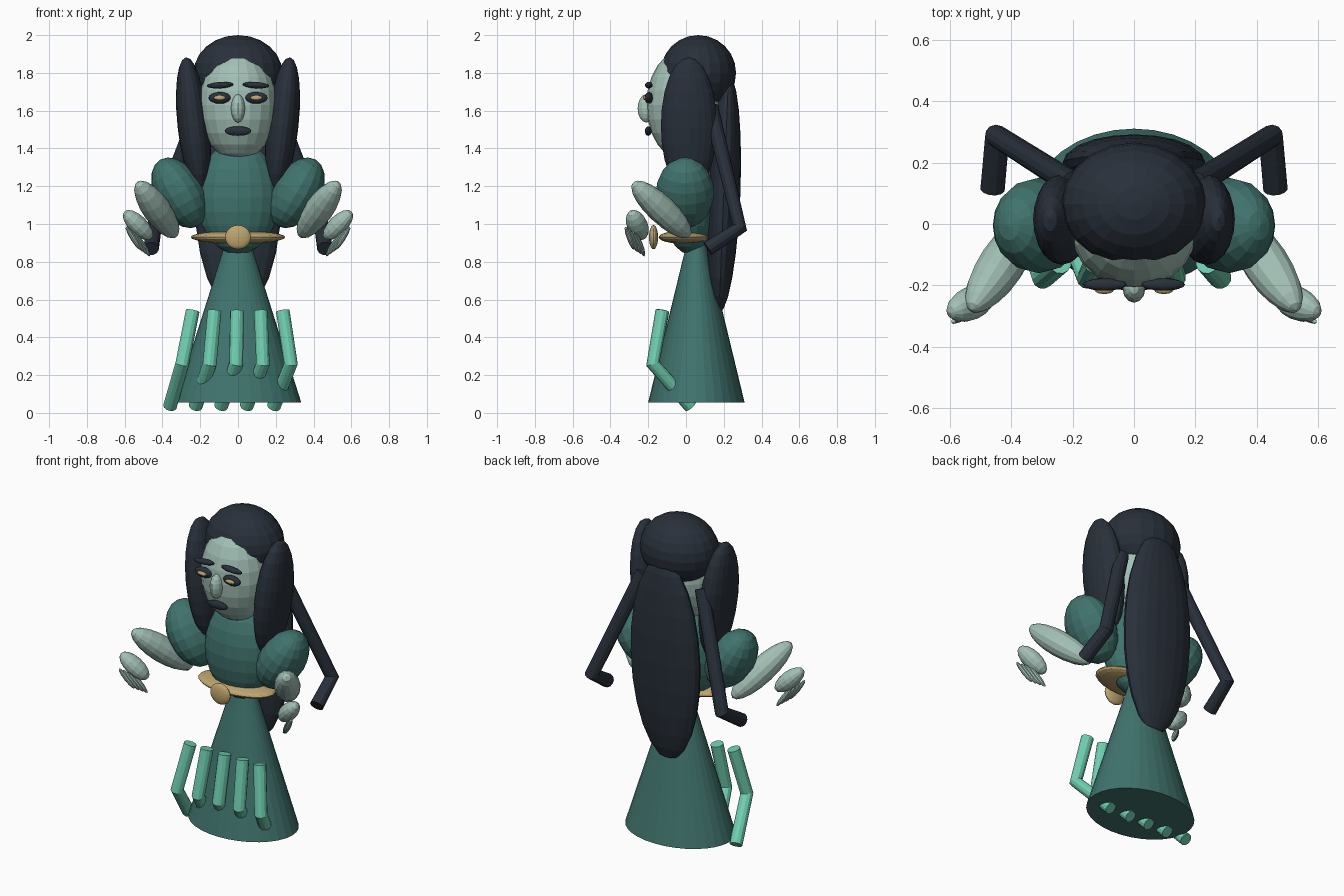
import bpy
import bmesh
from mathutils import Vector, Matrix

if "Cube" in bpy.data.objects:
    bpy.data.objects.remove(bpy.data.objects["Cube"])


def material(name, rgb):
    mat = bpy.data.materials.new(name)
    lin = [((c / 255 + 0.055) / 1.055) ** 2.4 for c in rgb]
    mat.diffuse_color = (*lin, 1)
    mat.use_nodes = True
    mat.node_tree.nodes["Principled BSDF"].inputs["Base Color"].default_value = mat.diffuse_color
    return mat


DRESS = material("deep teal", (64, 115, 109))
SKIN = material("pale green skin", (162, 192, 181))
HAIR = material("blue black", (40, 48, 58))
GOLD = material("dull gold", (190, 166, 112))
MINT = material("mint green", (112, 207, 177))


def finish(bm, name, mat):
    mesh = bpy.data.meshes.new(name)
    bm.to_mesh(mesh)
    bm.free()
    mesh.materials.append(mat)
    obj = bpy.data.objects.new(name, mesh)
    bpy.context.collection.objects.link(obj)
    return obj


def ellipsoid(name, mat, centre, radii, axis=(0, 0, 1), segs=20, rings=12):
    """Faceted ellipsoid whose local z points along axis."""
    rot = Vector((0, 0, 1)).rotation_difference(Vector(axis)).to_matrix().to_4x4()
    m = Matrix.Translation(centre) @ rot @ Matrix.Diagonal((*radii, 1))
    bm = bmesh.new()
    bmesh.ops.create_uvsphere(bm, u_segments=segs, v_segments=rings, radius=1, matrix=m)
    return finish(bm, name, mat)


def tube(name, mat, points, radius):
    """Round tube with capped ends along a bent path."""
    curve = bpy.data.curves.new(name, 'CURVE')
    curve.dimensions = '3D'
    curve.bevel_depth = radius
    curve.bevel_resolution = 4
    curve.use_fill_caps = True
    spline = curve.splines.new('POLY')
    spline.points.add(len(points) - 1)
    for p, co in zip(spline.points, points):
        p.co = (*co, 1)
    curve.materials.append(mat)
    obj = bpy.data.objects.new(name, curve)
    bpy.context.collection.objects.link(obj)
    bpy.ops.object.select_all(action='DESELECT')
    obj.select_set(True)
    bpy.context.view_layer.objects.active = obj
    bpy.ops.object.convert(target='MESH')
    for poly in bpy.context.object.data.polygons:
        poly.use_smooth = False


# Skirt: oval cone
bm = bmesh.new()
bmesh.ops.create_cone(bm, cap_ends=True, segments=32, radius1=0.335, radius2=0.07, depth=0.835,
                      matrix=Matrix.Translation((0, 0.055, 0.4725)) @ Matrix.Diagonal((1, 0.762, 1, 1)))
finish(bm, "skirt", DRESS)

# Body, belt and buckle
ellipsoid("torso", DRESS, (0, 0.02, 1.14), (0.22, 0.15, 0.3))
ellipsoid("belt", GOLD, (0, -0.01, 0.93), (0.25, 0.135, 0.035), segs=24)
ellipsoid("buckle", GOLD, (0, -0.172, 0.93), (0.068, 0.024, 0.064))

# Head and hair masses
ellipsoid("head", SKIN, (0, -0.01, 1.63), (0.208, 0.2, 0.295))
ellipsoid("hair_cap", HAIR, (0, 0.065, 1.8), (0.235, 0.2, 0.2))
ellipsoid("back_hair", HAIR, (0, 0.2, 1.16), (0.232, 0.088, 0.63), axis=(0, 0.04, 1))

# Nose and mouth
ellipsoid("nose", SKIN, (0, -0.21, 1.612), (0.037, 0.046, 0.075), segs=12, rings=8)
ellipsoid("mouth", HAIR, (0, -0.2, 1.492), (0.07, 0.018, 0.025), segs=16, rings=8)

for side, s in (("left", -1), ("right", 1)):
    # Eyes and brows
    ellipsoid(side + "_eye", HAIR, (s * 0.097, -0.197, 1.668), (0.06, 0.022, 0.031), segs=16, rings=8)
    ellipsoid(side + "_iris", GOLD, (s * 0.097, -0.214, 1.668), (0.032, 0.014, 0.013), segs=12, rings=8)
    ellipsoid(side + "_brow", HAIR, (s * 0.095, -0.197, 1.735), (0.071, 0.02, 0.017),
              axis=(s * 0.06, 0, 1), segs=16, rings=8)

    # Side hair lock and bent strand behind
    ellipsoid(side + "_side_lock", HAIR, (s * 0.235, 0.015, 1.52), (0.085, 0.148, 0.365),
              axis=(s * 0.11, 0, 1))
    tube(side + "_hair_strand", HAIR,
         [(s * 0.2, 0.13, 1.62), (s * 0.445, 0.285, 0.98), (s * 0.46, 0.115, 0.87)], 0.041)

    # Puffed sleeve, forearm and palm
    ellipsoid(side + "_sleeve", DRESS, (s * 0.31, -0.005, 1.165), (0.128, 0.155, 0.203),
              axis=(s * 0.5, 0, 0.87), segs=16, rings=10)
    ellipsoid(side + "_forearm", SKIN, (s * 0.43, -0.13, 1.077), (0.075, 0.075, 0.228),
              axis=(s * 0.436, -0.656, 0.62), segs=14, rings=10)
    ellipsoid(side + "_palm", SKIN, (s * 0.53, -0.258, 0.995), (0.05, 0.055, 0.105),
              axis=(s * 0.68, -0.3, 0.67), segs=14, rings=8)

    # Slim fingers
    for i in range(4):
        t = i / 3
        ellipsoid(f"{side}_finger_{i + 1}", SKIN,
                  (s * (0.555 - 0.05 * t), -0.298 + 0.055 * t, 0.925 - 0.035 * t),
                  (0.015, 0.015, 0.076), axis=(s * 0.5, -0.3, 0.8), segs=10, rings=6)

# Row of bent tubes on the front of the skirt
for i, (top, mid, low) in enumerate([(-0.24, -0.295, -0.36), (-0.125, -0.15, -0.225), (-0.005, -0.01, -0.09),
                                     (0.12, 0.132, 0.045), (0.237, 0.28, 0.19)]):
    tube(f"skirt_tube_{i + 1}", MINT, [(top, -0.125, 0.54), (mid, -0.175, 0.26), (low, 0.025, 0.035)], 0.037)
